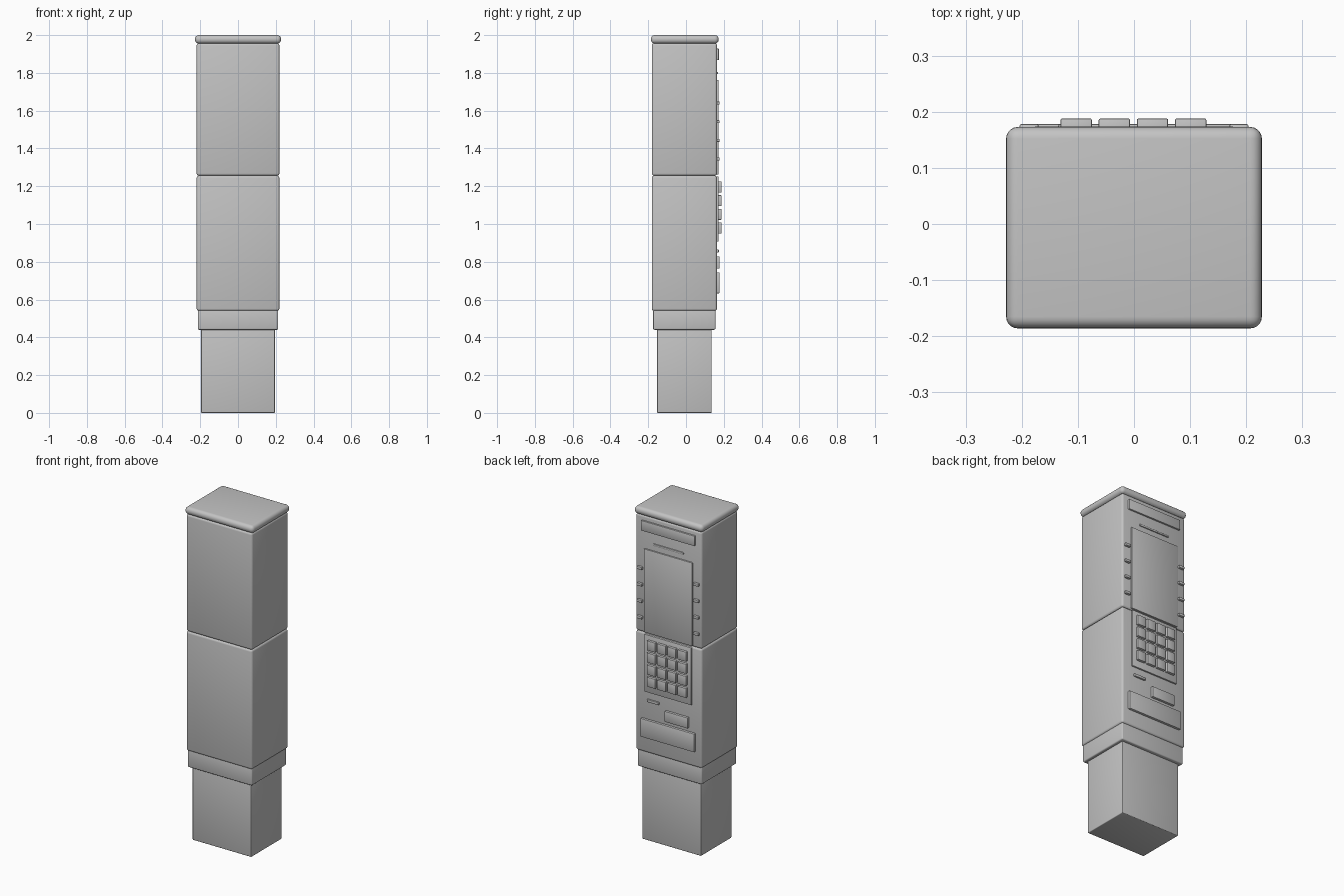
import bpy
import bmesh
import math
from mathutils import Vector

cube = bpy.data.objects.get("Cube")
if cube:
    bpy.data.objects.remove(cube, do_unlink=True)

# Single painted-metal colour
grey = bpy.data.materials.new("light grey")
grey.use_nodes = True
colour = (0.55, 0.55, 0.55, 1)
grey.diffuse_color = colour
grey.node_tree.nodes["Principled BSDF"].inputs["Base Color"].default_value = colour


def box(name, xs, ys, zs, bevel, segments=3):
    """Rounded box spanning the three given ranges."""
    lo, hi = (Vector(p) for p in zip(xs, ys, zs))
    bm = bmesh.new()
    bmesh.ops.create_cube(bm, size=1)
    bmesh.ops.scale(bm, vec=hi - lo, verts=bm.verts)
    bmesh.ops.bevel(bm, geom=bm.edges[:], offset=bevel, segments=segments,
                    profile=0.5, affect='EDGES')
    mesh = bpy.data.meshes.new(name)
    bm.to_mesh(mesh)
    bm.free()
    mesh.materials.append(grey)
    obj = bpy.data.objects.new(name, mesh)
    obj.location = (lo + hi) / 2
    bpy.context.collection.objects.link(obj)
    bpy.ops.object.select_all(action='DESELECT')
    obj.select_set(True)
    bpy.context.view_layer.objects.active = obj
    bpy.ops.object.shade_smooth_by_angle(angle=math.radians(35))
    return obj


BACK = 0.164  # plane of the control face


def plate(name, xs, zs, out, bevel=0.003):
    """Raised plate on the control face, reaching out to y = out."""
    return box(name, xs, (BACK - 0.01, out), zs, bevel, 2)


# Cabinet, from the ground up
box("base", (-0.195, 0.195), (-0.153, 0.136), (0, 0.45), 0.004)
box("plinth", (-0.213, 0.213), (-0.174, 0.156), (0.44, 0.545), 0.007)
box("lower_body", (-0.219, 0.219), (-0.181, BACK), (0.54, 1.256), 0.012)
box("upper_body", (-0.219, 0.219), (-0.181, BACK), (1.256, 1.957), 0.012)
box("top_cap", (-0.228, 0.228), (-0.186, 0.173), (1.955, 2.0), 0.021, 5)

# Upper control face
plate("header_panel", (-0.178, 0.178), (1.867, 1.928), 0.174)
plate("upper_slot", (-0.1, 0.1), (1.794, 1.806), 0.170, 0.002)
plate("screen", (-0.16, 0.16), (1.262, 1.762), 0.172)

# Selection buttons on both sides of the screen
for row in range(4):
    z = 1.64 - row * 0.0985
    for side, sign in (("left", 1), ("right", -1)):
        xs = sorted((sign * 0.17, sign * 0.204))
        plate(f"button_{side}_{row}", xs, (z - 0.008, z + 0.008), 0.178)

# Keypad
plate("keypad_panel", (-0.155, 0.155), (0.907, 1.252), 0.173)
for row in range(4):
    for col in range(4):
        x = -0.103 + col * 0.068
        z = 1.196 - row * 0.0725
        plate(f"key_{row}_{col}", (x - 0.028, x + 0.028),
              (z - 0.029, z + 0.029), 0.188)

# Lower slots and tray
plate("card_slot", (0.062, 0.14), (0.849, 0.865), 0.174)
plate("receipt_panel", (-0.135, 0.018), (0.764, 0.828), 0.178)
plate("cash_tray", (-0.178, 0.178), (0.633, 0.743), 0.178)
